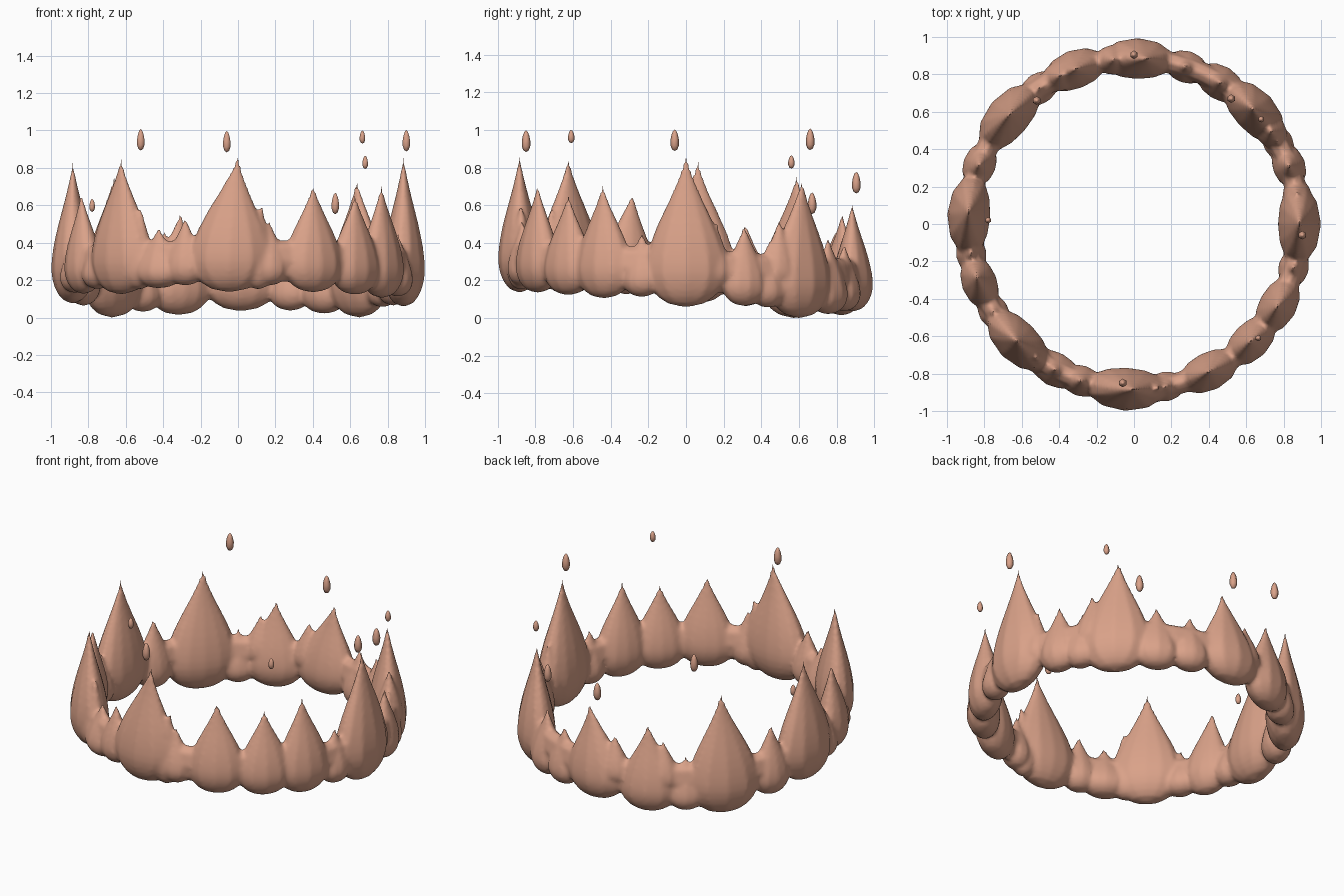
import bpy, bmesh, math

if "Cube" in bpy.data.objects:
    bpy.data.objects.remove(bpy.data.objects["Cube"])

R = 0.885  # mean ring radius
SIDES = 12

mat = bpy.data.materials.new("warm salmon")
mat.diffuse_color = (0.70, 0.36, 0.25, 1)
mat.use_nodes = True
mat.node_tree.nodes["Principled BSDF"].inputs["Base Color"].default_value = mat.diffuse_color


def finish(bm, name):
    bmesh.ops.recalc_face_normals(bm, faces=bm.faces)
    me = bpy.data.meshes.new(name)
    bm.to_mesh(me)
    bm.free()
    me.materials.append(mat)
    ob = bpy.data.objects.new(name, me)
    bpy.context.collection.objects.link(ob)
    for p in me.polygons:
        p.use_smooth = True
    return ob


def loft(bm, rings, closed=False):
    n = len(rings[0])
    for a, b in zip(rings, rings[1:] + (rings[:1] if closed else [])):
        for i in range(n):
            j = (i + 1) % n
            bm.faces.new((a[i], a[j], b[j], b[i]))


def width(t):
    """Round belly below a quarter of the height, S-shaped taper above."""
    if t < .25:
        return math.sqrt(1 - ((.25 - t) / .25) ** 2)
    s = (t - .25) / .75
    return .45 * (1 - s ** 1.3) + .55 * math.cos(math.pi * s / 2) ** 2


def flame(bm, angle, hw, zt, lean=0.0, zb=None):
    """Tongue bent along the ring; lean moves the tip counter-clockwise."""
    a0 = math.radians(angle)
    th = .053 + .285 * hw
    if zb is None:  # wide flames hang lower, and the back hangs lower than the front
        zb = .16 - .35 * hw - .06 * R * math.sin(a0)
        if math.sin(a0) > 0:
            zb -= .05 * abs(math.sin(2 * a0))
        else:
            zb -= .025 * max(0, math.cos(a0))
    zb = max(zb, 0) - .002
    zt += .015  # the remesh rounds the tips slightly

    def point(u, v, t):
        a, r = a0 + (u + lean * t * t) / R, R + v
        return bm.verts.new((r * math.cos(a), r * math.sin(a), zb + (zt - zb) * t))

    rings = []
    for k in range(1, 16):
        t = (k / 16) ** 1.3
        w = width(t)
        ring = []
        for i in range(SIDES):
            q = 2 * math.pi * i / SIDES
            ring.append(point(hw * w * math.cos(q), th * w * math.sin(q), t))
        rings.append(ring)
    loft(bm, rings)
    for t, ring in ((0, rings[0]), (1, rings[-1])):
        tip = point(0, 0, t)
        for i in range(SIDES):
            bm.faces.new((ring[i], ring[(i + 1) % SIDES], tip))


crown = bmesh.new()

# main flames: angle, half width, tip height, optional lean
FLAMES = [
    (-93, .22, .86, .05), (-79, .10, .52), (-63, .175, .71), (-45, .165, .66),
    (-29.5, .17, .71, -.01), (-15.4, .105, .46), (0, .22, .86), (20.5, .125, .50),
    (29.5, .10, .40), (43, .21, .74, .02), (58.6, .14, .43), (71.6, .12, .40),
    (89, .20, .61, -.06), (111, .18, .56, -.01), (125, .11, .37), (139.5, .22, .76, -.02),
    (159, .125, .51), (177, .22, .83, -.02), (190.4, .105, .45), (201, .15, .67, -.04),
    (212, .10, .45), (225, .21, .85), (241.4, .14, .48), (251.4, .11, .54),
]
for f in FLAMES:
    flame(crown, *f)

# side tongues growing from the tall flames
SHOULDERS = [(-83, .085, .63, .02), (-127, .10, .60, .02), (9, .10, .51, .03),
             (34, .10, .53), (97, .10, .46), (116.5, .10, .46)]
for f in SHOULDERS:
    flame(crown, *(f + (0,))[:4], zb=.15)

# low core band joining the flames, slightly lower at the back
rings = []
for i in range(72):
    a = 2 * math.pi * i / 72
    ring = []
    for j in range(8):
        q = 2 * math.pi * j / 8
        r = R + .06 * math.cos(q)
        z = .255 - .05 * math.sin(a) + .115 * math.sin(q)
        ring.append(crown.verts.new((r * math.cos(a), r * math.sin(a), z)))
    rings.append(ring)
loft(crown, rings, closed=True)

# fuse everything into one melted-looking skin
ring_ob = finish(crown, "flame_ring")
fuse = ring_ob.modifiers.new("fuse", 'REMESH')
fuse.mode = 'VOXEL'
fuse.voxel_size = .013
fuse.use_smooth_shade = True
soft = ring_ob.modifiers.new("soften", 'SMOOTH')
soft.factor = .5
soft.iterations = 4

# floating sparks: x, y, centre height
SPARKS = [(-.06, -.85, .94), (.90, -.06, .945), (.665, -.61, .965), (-.52, .66, .95),
          (.68, .56, .83), (.52, .67, .61), (-.78, .02, .60), (0, .905, .72)]
for k, (x, y, z) in enumerate(SPARKS):
    h = .035 if k in (2, 4, 6) else .057
    bm = bmesh.new()
    bmesh.ops.create_uvsphere(bm, u_segments=6, v_segments=6, radius=1)
    for v in bm.verts:
        r = (.008 + .26 * h) * (1 - .25 * v.co.z)
        v.co = (x + v.co.x * r, y + v.co.y * r, z + v.co.z * h)
    finish(bm, f"spark_{k + 1}")
